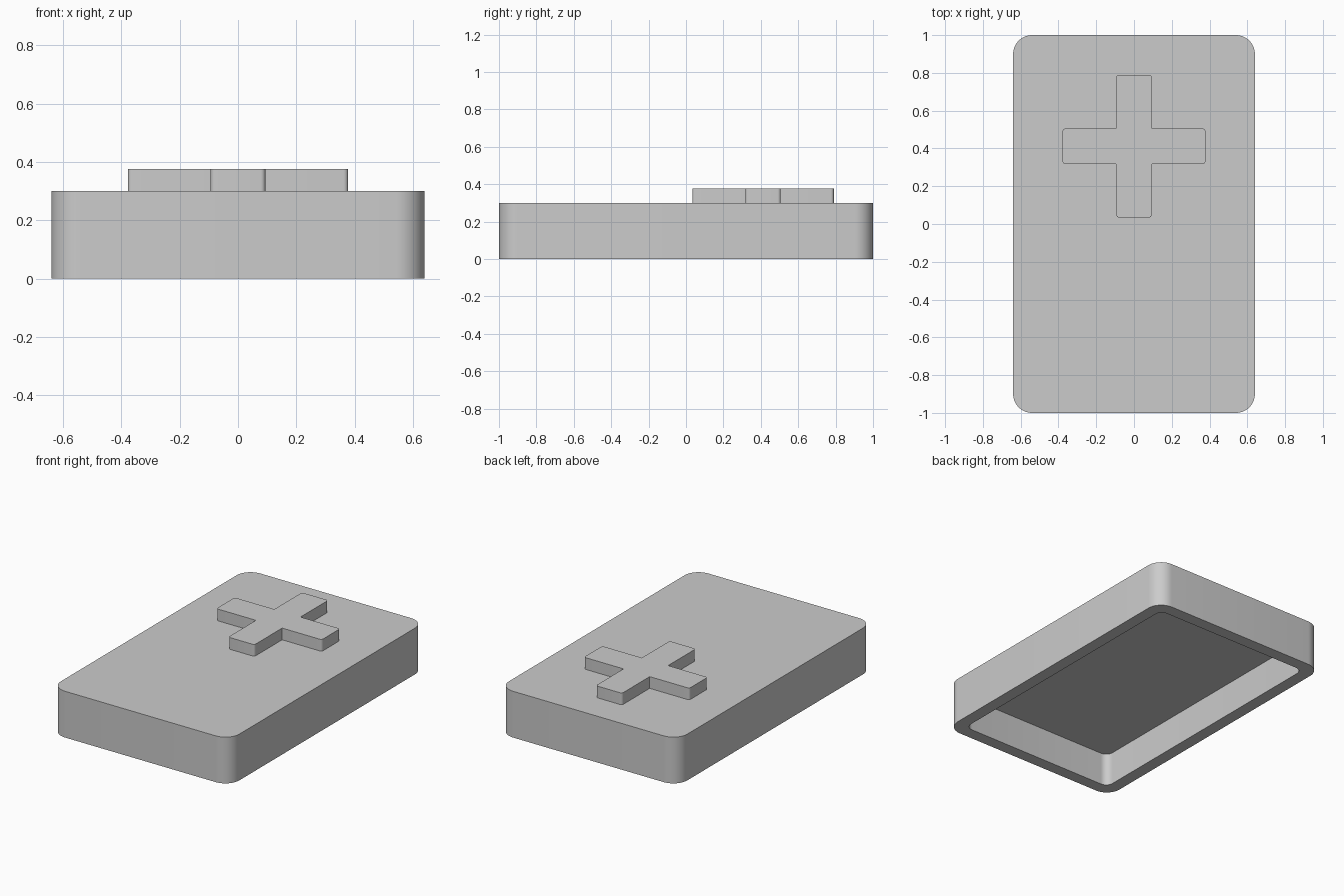
import bpy
import bmesh
import math
from mathutils import Vector

cube = bpy.data.objects.get("Cube")
if cube:
    bpy.data.objects.remove(cube, do_unlink=True)

# Single plain grey finish
GREY = (0.6, 0.6, 0.6, 1.0)
grey = bpy.data.materials.new("grey")
grey.use_nodes = True
grey.diffuse_color = GREY
grey.node_tree.nodes["Principled BSDF"].inputs["Base Color"].default_value = GREY


def fillet(points, radii, segments=10):
    """Round the right-angled corners of an outline; radius 0 stays sharp."""
    outline = []
    for i, (point, radius) in enumerate(zip(points, radii)):
        p = Vector(point)
        if radius == 0:
            outline.append(p)
            continue
        back = (Vector(points[i - 1]) - p).normalized()
        ahead = (Vector(points[(i + 1) % len(points)]) - p).normalized()
        centre = p + radius * (back + ahead)
        for k in range(segments + 1):
            a = math.pi / 2 * k / segments
            outline.append(centre - radius * (ahead * math.cos(a) + back * math.sin(a)))
    return outline


def rounded_rectangle(half_x, half_y, radius):
    corners = [(-half_x, -half_y), (half_x, -half_y), (half_x, half_y), (-half_x, half_y)]
    return fillet(corners, [radius] * 4)


def loft(name, sections):
    """Join a series of (outline, height) sections and cap both ends."""
    bm = bmesh.new()
    rings = [[bm.verts.new((p.x, p.y, z)) for p in outline] for outline, z in sections]
    for low, high in zip(rings, rings[1:]):
        for i in range(len(low)):
            bm.faces.new((low[i - 1], low[i], high[i], high[i - 1]))
    bm.faces.new(rings[0])
    bm.faces.new(rings[-1])
    bmesh.ops.recalc_face_normals(bm, faces=bm.faces)
    mesh = bpy.data.meshes.new(name)
    bm.to_mesh(mesh)
    bm.free()
    mesh.materials.append(grey)
    obj = bpy.data.objects.new(name, mesh)
    bpy.context.collection.objects.link(obj)
    bpy.ops.object.select_all(action="DESELECT")
    obj.select_set(True)
    bpy.context.view_layer.objects.active = obj
    bpy.ops.object.shade_smooth_by_angle(angle=math.radians(30))
    return obj


# Hollow case, open underneath
HALF_X, HALF_Y, HEIGHT, WALL = 0.64, 1.0, 0.30, 0.08
outer = rounded_rectangle(HALF_X, HALF_Y, 0.10)
inner = rounded_rectangle(HALF_X - WALL, HALF_Y - WALL, 0.05)
loft("case_shell", [(inner, HEIGHT - 0.085), (inner, 0), (outer, 0), (outer, HEIGHT)])

# Raised cross pad: sharp inner corners, softened arm ends
ARM, HALF_W, CENTRE_Y = 0.378, 0.094, 0.412
quarter = [(HALF_W, -HALF_W), (ARM, -HALF_W), (ARM, HALF_W)]
corners, radii = [], []
for turn in range(4):
    for x, y in quarter:
        for _ in range(turn):
            x, y = -y, x
        corners.append((x, y + CENTRE_Y))
    radii += [0, 0.016, 0.016]
cross = fillet(corners, radii, 6)
loft("cross_pad", [(cross, HEIGHT), (cross, 0.376)])
